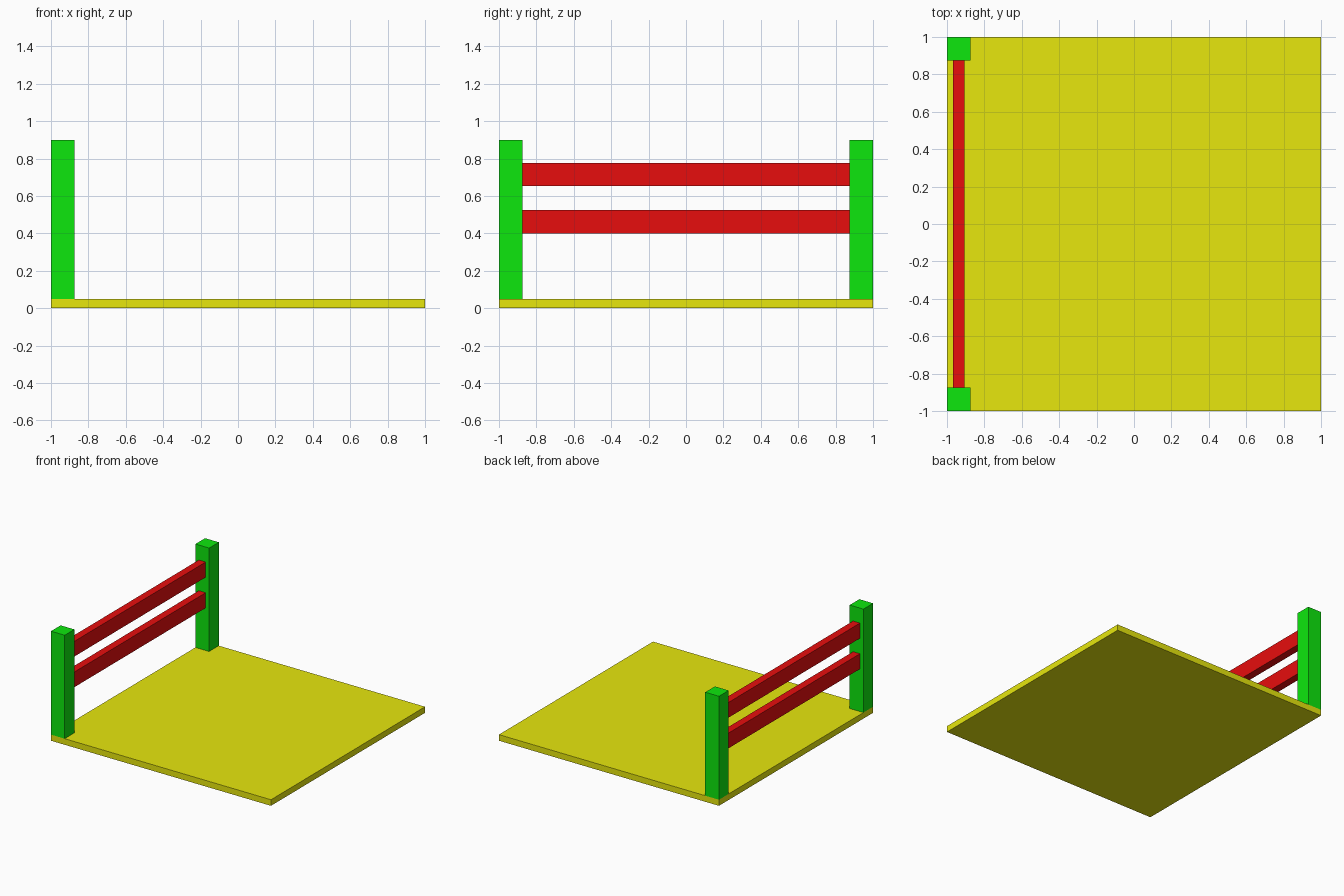
import bpy

cube = bpy.data.objects.get("Cube")
if cube:
    bpy.data.objects.remove(cube, do_unlink=True)


def make_material(name, rgb):
    mat = bpy.data.materials.new(name)
    mat.use_nodes = True
    color = (*rgb, 1.0)
    mat.diffuse_color = color
    mat.node_tree.nodes["Principled BSDF"].inputs["Base Color"].default_value = color
    return mat


def box(name, low, high, mat):
    """Box spanning two opposite corners."""
    center = [(a + b) / 2 for a, b in zip(low, high)]
    bpy.ops.mesh.primitive_cube_add(size=1, location=center)
    obj = bpy.context.object
    obj.name = name
    obj.scale = [b - a for a, b in zip(low, high)]
    bpy.ops.object.transform_apply(location=False, rotation=False, scale=True)
    obj.data.materials.append(mat)
    return obj


yellow = make_material("yellow", (0.8, 0.8, 0.004))
green = make_material("green", (0.004, 0.8, 0.004))
red = make_material("red", (0.8, 0.004, 0.004))

floor_top = 0.05
post_width = 0.125
post_top = 0.9
post_inner = 1 - post_width

# Floor slab
box("floor_slab", (-1, -1, 0), (1, 1, floor_top), yellow)

# Corner posts along the right edge
for name, y in (("front_post", -1), ("back_post", post_inner)):
    box(name, (-1, y, floor_top), (-post_inner, y + post_width, post_top), green)

# Two rails between the posts
for name, z in (("lower_rail", 0.4), ("upper_rail", 0.652)):
    box(name, (-0.969, -post_inner, z), (-0.906, post_inner, z + 0.125), red)
